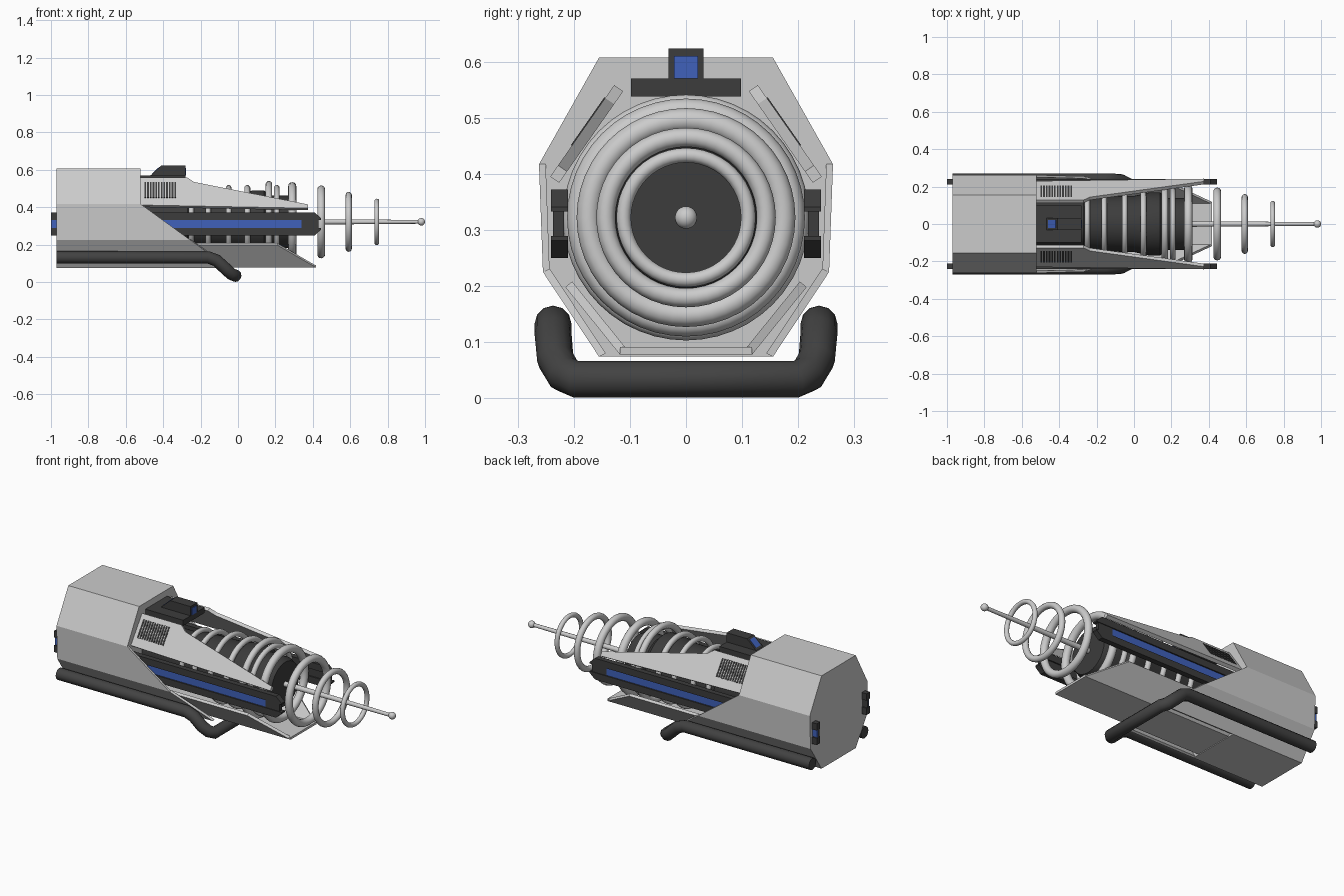
import bpy, bmesh, math
from mathutils import Vector

if "Cube" in bpy.data.objects:
    bpy.data.objects.remove(bpy.data.objects["Cube"])

AXIS_Z = 0.322


def material(name, rgb):
    m = bpy.data.materials.new(name)
    m.diffuse_color = (*rgb, 1)
    m.use_nodes = True
    m.node_tree.nodes["Principled BSDF"].inputs["Base Color"].default_value = m.diffuse_color
    return m


DARK = material("dark_metal", (0.045, 0.045, 0.045))
RUBBER = material("rubber", (0.055, 0.055, 0.055))
BLUE = material("blue_glow", (0.05, 0.12, 0.5))


def finish(name, bm, mat=None, smooth=False):
    bmesh.ops.recalc_face_normals(bm, faces=bm.faces)
    me = bpy.data.meshes.new(name)
    bm.to_mesh(me)
    bm.free()
    ob = bpy.data.objects.new(name, me)
    bpy.context.collection.objects.link(ob)
    if mat:
        me.materials.append(mat)
    if smooth:
        bpy.ops.object.select_all(action='DESELECT')
        ob.select_set(True)
        bpy.context.view_layer.objects.active = ob
        bpy.ops.object.shade_smooth_by_angle(angle=math.radians(35))
    return ob


def slab(name, pts, offset, mat=None, mirror=False):
    """Polygon pushed along an offset vector, optionally mirrored in y."""
    bm = bmesh.new()
    for s in ((1, -1) if mirror else (1,)):
        a = [bm.verts.new((x, s * y, z)) for x, y, z in pts]
        b = [bm.verts.new((x + offset[0], s * (y + offset[1]), z + offset[2])) for x, y, z in pts]
        bm.faces.new(a)
        bm.faces.new(b[::-1])
        n = len(a)
        for i in range(n):
            bm.faces.new((a[i], b[i], b[(i + 1) % n], a[(i + 1) % n]))
    return finish(name, bm, mat)


def box(name, lo, hi, mat=None, mirror=False):
    x0, y0, z0 = lo
    x1, y1, z1 = hi
    return slab(name, [(x0, y0, z0), (x1, y0, z0), (x1, y0, z1), (x0, y0, z1)],
                (0, y1 - y0, 0), mat, mirror)


def lathe(name, profile, mat=None, seg=48, closed=False):
    """Revolve (x, radius) points about the long axis."""
    bm = bmesh.new()
    rows = []
    for i in range(seg):
        t = 2 * math.pi * i / seg
        rows.append([bm.verts.new((x, r * math.cos(t), AXIS_Z + r * math.sin(t))) for x, r in profile])
    n = len(profile)
    for i in range(seg):
        a, b = rows[i], rows[(i + 1) % seg]
        for j in range(n if closed else n - 1):
            k = (j + 1) % n
            bm.faces.new((a[j], a[k], b[k], b[j]))
    if not closed:
        bm.faces.new([r[0] for r in rows])
        bm.faces.new([r[-1] for r in rows])
    return finish(name, bm, mat, True)


# Octagonal rear housing
half = [(0.155, 0.607), (0.262, 0.417), (0.255, 0.225), (0.155, 0.074)]
octagon = half + [(-y, z) for y, z in reversed(half)]
slab("rear_housing", [(-0.97, y, z) for y, z in octagon], (0.45, 0, 0))

# Slanted side skirts running on from the housing
slab("side_skirt", [(-0.52, 0.262, 0.417), (-0.255, 0.255, 0.225), (-0.52, 0.255, 0.225)],
     (0, -0.012, 0), mirror=True)
slab("lower_skirt", [(-0.52, 0.255, 0.225), (-0.255, 0.255, 0.225), (-0.05, 0.155, 0.074), (-0.52, 0.155, 0.074)],
     (0, -0.012, 0.006), mirror=True)

# Lower trough
slab("trough_floor", [(-0.52, -0.118, 0.078), (0.417, -0.118, 0.078), (0.417, 0.118, 0.078), (-0.52, 0.118, 0.078)],
     (0, 0, 0.013))
slab("trough_side", [(-0.52, 0.215, 0.198), (0.21, 0.215, 0.198), (0.417, 0.118, 0.078), (-0.52, 0.118, 0.078)],
     (0, -0.012, 0.01), mirror=True)


# Upper fairings lie on a slanted plane: y follows from z
def on_fairing(x, z, lift=0.0):
    return (x, 0.13 + (0.555 - z) * 0.7 + lift * 0.82, z + lift * 0.57)


slab("upper_fairing", [on_fairing(x, z) for x, z in
     ((-0.52, 0.558), (-0.27, 0.558), (-0.235, 0.535), (0.375, 0.415), (0.375, 0.395), (-0.52, 0.412))],
     (0, -0.016, -0.011), mirror=True)

# Vent slats
for i in range(12):
    x = -0.50 + i * 0.0145
    slab("vent_slat_%d" % (i + 1), [on_fairing(x + dx, z, 0.002) for dx, z in
         ((0, 0.45), (0.009, 0.45), (0.009, 0.535), (0, 0.535))],
         (0, -0.004, -0.003), DARK, True)

# Side rails: two bars, a web and a blue strip
for name, s in (("rail_upper", 1), ("rail_lower", -1)):
    slab(name, [(x, 0.21, 0.311 + s * dz) for x, dz in
         ((-1.0, 0.022), (-1.0, 0.061), (0.41, 0.061), (0.445, 0.03), (0.445, 0.022))],
         (0, 0.031, 0), DARK, True)
box("rail_web", (-1.0, 0.217, 0.288), (0.43, 0.228, 0.334), DARK, True)
box("rail_strip", (-0.998, 0.228, 0.29), (0.34, 0.235, 0.332), BLUE, True)
box("rail_tip", (0.34, 0.226, 0.288), (0.43, 0.237, 0.334), DARK, True)

# Sight block on top
box("sight_base", (-0.52, -0.098, 0.538), (-0.28, 0.098, 0.57), DARK)
slab("sight_block", [(-0.47, -0.031, 0.568), (-0.41, -0.031, 0.623), (-0.28, -0.031, 0.623), (-0.28, -0.031, 0.568)],
     (0, 0.062, 0), DARK)
box("sight_front_lens", (-0.283, -0.021, 0.57), (-0.277, 0.021, 0.61), BLUE)
slab("sight_rear_lens", [(-0.46, -0.021, 0.580), (-0.42, -0.021, 0.617), (-0.42, 0.021, 0.617), (-0.46, 0.021, 0.580)],
     (0.004, 0, -0.004), BLUE)

# Dark inner core
lathe("core", [(-0.53, 0.13), (-0.27, 0.13), (-0.25, 0.145), (0.0, 0.15), (0.08, 0.168), (0.14, 0.168),
               (0.17, 0.14), (0.27, 0.14), (0.30, 0.125)], DARK)

# Coil rings: x, outer radius, tube radius
rings = [(-0.25, 0.168, 0.014), (-0.16, 0.182, 0.015), (-0.05, 0.197, 0.015), (0.05, 0.197, 0.016),
         (0.165, 0.219, 0.018), (0.207, 0.198, 0.015), (0.29, 0.212, 0.022),
         (0.445, 0.195, 0.021), (0.592, 0.16, 0.017), (0.742, 0.124, 0.013)]
for i, (x, r, t) in enumerate(rings):
    lathe("coil_ring_%d" % (i + 1),
          [(x + t * math.cos(a * math.pi / 6), r - t + t * math.sin(a * math.pi / 6)) for a in range(12)],
          closed=True)

# Centre rod with ball end
lathe("centre_rod", [(0.29, 0.015), (0.6, 0.013), (0.97, 0.01)], seg=20)
bm = bmesh.new()
bmesh.ops.create_uvsphere(bm, u_segments=20, v_segments=12, radius=0.02)
bmesh.ops.translate(bm, verts=bm.verts, vec=Vector((0.98, 0, AXIS_Z)))
finish("rod_ball", bm, None, True)

# Bent tube handle
side = [(-0.97, 0.237, 0.132), (-0.16, 0.237, 0.132), (-0.115, 0.237, 0.116), (-0.065, 0.233, 0.07),
        (-0.035, 0.217, 0.043), (-0.012, 0.195, 0.0335)]
path = side + [(x, -y, z) for x, y, z in reversed(side)]
cu = bpy.data.curves.new("tube_handle", 'CURVE')
cu.dimensions = '3D'
cu.bevel_depth = 0.033
cu.bevel_resolution = 4
cu.use_fill_caps = True
sp = cu.splines.new('POLY')
sp.points.add(len(path) - 1)
for p, co in zip(sp.points, path):
    p.co = (*co, 1)
cu.materials.append(RUBBER)
handle = bpy.data.objects.new("tube_handle", cu)
bpy.context.collection.objects.link(handle)
